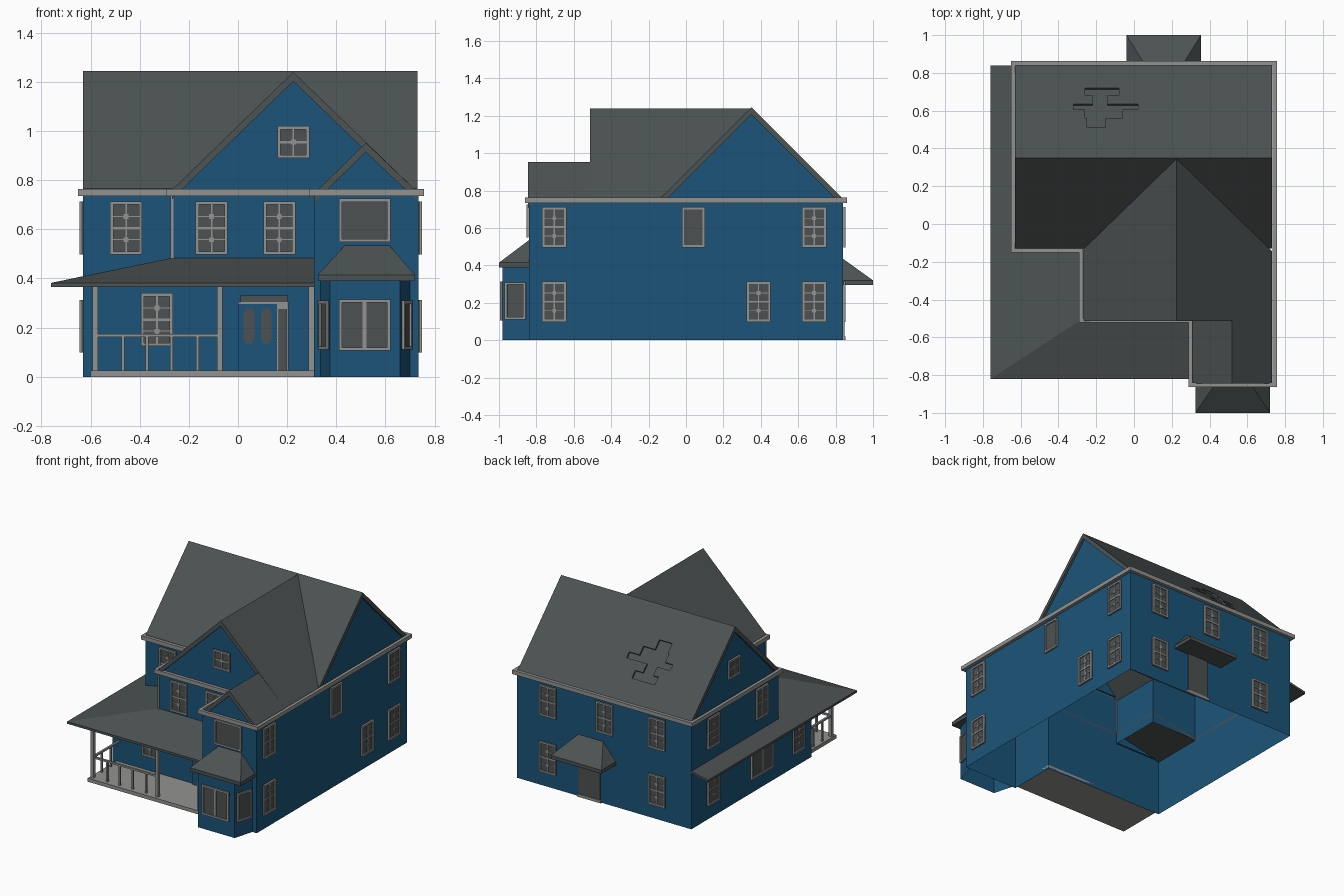
import bpy, bmesh, math
from mathutils import Matrix, Vector

if "Cube" in bpy.data.objects:
    bpy.data.objects.remove(bpy.data.objects["Cube"])


def material(name, rgb):
    m = bpy.data.materials.new(name)
    m.diffuse_color = (*rgb, 1)
    m.use_nodes = True
    m.node_tree.nodes["Principled BSDF"].inputs["Base Color"].default_value = m.diffuse_color
    return m


BLUE = material("blue siding", (0.011, 0.088, 0.19))
ROOF = material("roof slate", (0.073, 0.084, 0.085))
TRIM = material("trim grey", (0.29, 0.288, 0.283))
GLASS = material("window glass", (0.076, 0.083, 0.083))


def finish(bm, name, *mats):
    me = bpy.data.meshes.new(name)
    bm.to_mesh(me)
    bm.free()
    ob = bpy.data.objects.new(name, me)
    for m in mats:
        me.materials.append(m)
    bpy.context.collection.objects.link(ob)
    return ob


def box(bm, x0, x1, y0, y1, z0, z1, mi=0):
    mat = Matrix.Translation(((x0 + x1) / 2, (y0 + y1) / 2, (z0 + z1) / 2)) @ \
        Matrix.Diagonal((abs(x1 - x0), abs(y1 - y0), abs(z1 - z0), 1))
    r = bmesh.ops.create_cube(bm, size=1, matrix=mat)
    for f in {f for v in r["verts"] for f in v.link_faces}:
        f.material_index = mi


def slab(name, verts, faces, push, mat):
    """Polygons thickened along the push vector."""
    bm = bmesh.new()
    vs = [bm.verts.new(v) for v in verts]
    fs = [bm.faces.new([vs[i] for i in f]) for f in faces]
    r = bmesh.ops.extrude_face_region(bm, geom=fs, use_keep_orig=True)
    bmesh.ops.translate(bm, vec=push, verts=[g for g in r["geom"] if isinstance(g, bmesh.types.BMVert)])
    bmesh.ops.recalc_face_normals(bm, faces=bm.faces)
    return finish(bm, name, mat)


def tube(name, outline, z0, z1, mat):
    """Vertical walls round an outline, open at top and bottom."""
    bm = bmesh.new()
    lo = [bm.verts.new((x, y, z0)) for x, y in outline]
    hi = [bm.verts.new((x, y, z1)) for x, y in outline]
    n = len(outline)
    for i in range(n):
        j = (i + 1) % n
        bm.faces.new((lo[i], lo[j], hi[j], hi[i]))
    return finish(bm, name, mat)


def hip(name, x0, x1, t0, t1, eave, wall, zb, ze, zt):
    """Small hipped roof leaning on a wall."""
    bm = bmesh.new()
    for x in (x0, x1):
        for y in (eave, wall):
            for z in (zb, ze):
                bm.verts.new((x, y, z))
    for x in (t0, t1):
        bm.verts.new((x, wall, zt))
    bmesh.ops.convex_hull(bm, input=bm.verts)
    bmesh.ops.dissolve_limit(bm, angle_limit=0.02, verts=bm.verts, edges=bm.edges)
    finish(bm, name, ROOF)


def window(name, x, y, z0, z1, angle, w=0.13, style="sash"):
    """Framed window; angle 0 faces the front, 90 the right side."""
    bm = bmesh.new()
    a, f, t, i = w / 2, 0.013, -0.014, -0.001
    box(bm, -a, a, -0.006, i, z0, z1, 1)
    for s in (-1, 1):
        box(bm, s * a, s * (a - f), t, i, z0, z1)
    box(bm, -a, a, t, i, z0, z0 + f)
    box(bm, -a, a, t, i, z1 - f, z1)
    h, zm = z1 - z0, (z0 + z1) / 2
    if style in ("sash", "cross", "pair"):
        m = 0.008 if style == "pair" else 0.0035
        box(bm, -m, m, -0.010, i, z0, z1)
    if style in ("sash", "cross"):
        box(bm, -a, a, -0.011, i, zm - 0.005, zm + 0.005)
        for k in ((0.28, 0.72) if style == "sash" else (0.5,)):
            z = z0 + k * h
            box(bm, -a, a, -0.009, i, z - 0.002, z + 0.002)
            box(bm, -0.010, 0.010, -0.0115, i, z - 0.010, z + 0.010)
    ob = finish(bm, name, TRIM, GLASS)
    ob.location = (x, y, 0)
    ob.rotation_euler[2] = math.radians(angle)


# Walls
R = 0.734
back = [(R, -0.84), (R, 0.84), (-0.63, 0.84)]
upper = back + [(-0.63, -0.13), (-0.27, -0.13), (-0.27, -0.50), (0.31, -0.50), (0.31, -0.84)]
lower = back + [(-0.63, -0.50), (0.31, -0.50), (0.31, -0.84)]
tube("lower_walls", lower, 0, 0.40, BLUE)
tube("upper_walls", upper, 0.40, 0.75, BLUE)
slab("porch_wall_wedge", [(-0.63, -0.5, 0.4), (-0.27, -0.5, 0.4), (-0.27, -0.5, 0.47)], [(0, 1, 2)], (0, 0.01, 0), BLUE)
tube("bay_walls", [(0.335, -0.84), (0.375, -0.98), (0.66, -0.98), (0.70, -0.84)], 0, 0.40, BLUE)
cornice = tube("cornice", upper, 0.735, 0.763, TRIM)
sol = cornice.modifiers.new("thick", "SOLIDIFY")
sol.thickness, sol.offset, sol.use_even_offset = 0.022, 1, True

# Roofs
down = (0, 0, -0.038)
main = slab("main_roof", [(x, y, z) for x in (-0.63, 0.73) for y, z in ((-0.13, 0.765), (0.35, 1.245), (0.838, 0.757))],
            [(0, 3, 4, 1), (1, 4, 5, 2)], down, ROOF)
slab("front_gable_roof", [(0.225, -0.513, 1.24), (0.225, 0.345, 1.24), (0.73, -0.143, 0.752), (0.73, -0.513, 0.752),
                          (-0.269, -0.132, 0.76), (-0.269, -0.513, 0.76)], [(0, 3, 2, 1), (0, 1, 4, 5)], down, ROOF)
slab("small_gable_roof", [(x, y, z) for y in (-0.845, -0.50) for x, z in ((0.311, 0.747), (0.52, 0.952), (0.73, 0.752))],
     [(0, 1, 4, 3), (1, 2, 5, 4)], down, ROOF)
slab("porch_roof", [(-0.76, -0.82, 0.382), (0.31, -0.82, 0.382), (0.31, -0.5, 0.483), (-0.27, -0.5, 0.483),
                    (-0.27, -0.13, 0.483), (-0.63, -0.13, 0.409), (-0.63, 0.84, 0.409), (-0.76, 0.84, 0.382)],
     [(0, 1, 2, 3), (0, 3, 4, 5, 6, 7)], (0, 0, -0.016), ROOF)
hip("bay_roof", 0.325, 0.72, 0.435, 0.615, -1.0, -0.84, 0.39, 0.415, 0.535)
hip("back_canopy", -0.04, 0.355, 0.06, 0.255, 1.0, 0.84, 0.295, 0.32, 0.435)

# Stepped recess in the back roof slope
rows = [(-0.26, -0.08, 0.72, 0.68), (-0.22, -0.14, 0.68, 0.635), (-0.32, 0.02, 0.635, 0.605),
        (-0.26, -0.06, 0.605, 0.56), (-0.25, -0.15, 0.56, 0.51)]
pts = [(r[0], y) for r in rows for y in r[2:]] + [(r[1], y) for r in reversed(rows) for y in (r[3], r[2])]
nrm = Vector((0, 1, 1)).normalized()
ring = [Vector((x, y, 1.245 - (y - 0.35))) + nrm * 0.015 for x, y in pts]
cutter = slab("recess_cutter", ring, [tuple(range(len(ring)))], -nrm * 0.027, ROOF)
cutter.hide_render = True
cutter.hide_viewport = True
cut = main.modifiers.new("recess", "BOOLEAN")
cut.operation, cut.object, cut.solver = "DIFFERENCE", cutter, "EXACT"

# Gable ends
for nm, x in (("right_gable", 0.705), ("left_gable", -0.615)):
    slab(nm, [(x, -0.12, 0.74), (x, 0.82, 0.74), (x, 0.35, 1.22)], [(0, 1, 2)], (0.01, 0, 0), BLUE)
slab("front_gable", [(-0.26, -0.495, 0.74), (0.71, -0.495, 0.74), (0.225, -0.495, 1.22)], [(0, 1, 2)], (0, 0.01, 0), BLUE)
slab("small_gable", [(0.32, -0.83, 0.735), (0.72, -0.83, 0.735), (0.52, -0.83, 0.93)], [(0, 1, 2)], (0, 0.01, 0), BLUE)
window("front_gable_window", 0.225, -0.495, 0.89, 1.02, 0, 0.13, "cross")
window("left_gable_window", -0.615, 0.35, 0.89, 1.02, -90, 0.13, "cross")

# Windows on every side
UP, LOW = (0.497, 0.713), (0.098, 0.313)
for x, y in ((-0.455, -0.13), (-0.107, -0.5), (0.168, -0.5)):
    window("front_upper_window", x, y, *UP, 0)
window("porch_window", -0.33, -0.5, 0.125, 0.34, 0)
window("front_wide_window", 0.515, -0.84, 0.548, 0.725, 0, 0.21, "plain")
window("bay_front_window", 0.515, -0.98, 0.106, 0.315, 0, 0.21, "pair")
lean = math.degrees(math.atan2(0.14, 0.04))
window("bay_right_window", 0.68, -0.91, 0.11, 0.31, lean, 0.115, "plain")
window("bay_left_window", 0.355, -0.91, 0.11, 0.31, -lean, 0.115, "plain")
for y, zs in ((-0.705, UP), (-0.705, LOW), (0.685, UP), (0.685, LOW), (0.388, LOW)):
    window("right_window", R, y, *zs, 90)
window("right_mid_window", R, 0.04, *UP, 90, 0.125, "plain")
for x, zs in ((0.487, UP), (0.487, LOW), (0.045, UP), (-0.365, UP), (-0.365, LOW)):
    window("back_window", x, 0.84, *zs, 180)
for y, zs in ((0.60, UP), (0.60, LOW), (0.06, UP), (-0.35, LOW)):
    window("left_window", -0.63, y, *zs, -90)
window("left_double_window", -0.63, 0.06, *LOW, -90, 0.24, "pair")

# Front door with side light, glass panels, head and knob
bm = bmesh.new()
box(bm, 0.0, 0.16, -0.512, -0.501, 0.025, 0.297, 0)
box(bm, 0.165, 0.202, -0.508, -0.501, 0.025, 0.275, 2)
for x in (0.163, 0.202):
    box(bm, x - 0.004, x + 0.004, -0.516, -0.501, 0.025, 0.30, 1)
box(bm, 0.163, 0.202, -0.514, -0.501, 0.275, 0.30, 1)
box(bm, 0.0, 0.206, -0.518, -0.501, 0.297, 0.304, 1)
box(bm, 0.01, 0.204, -0.52, -0.501, 0.304, 0.33, 2)
for x in (0.045, 0.115):
    box(bm, x - 0.022, x + 0.022, -0.515, -0.51, 0.15, 0.265, 2)
    box(bm, x - 0.014, x + 0.014, -0.515, -0.51, 0.135, 0.278, 2)
box(bm, 0.148, 0.157, -0.522, -0.51, 0.143, 0.152, 1)
finish(bm, "front_door", BLUE, TRIM, GLASS)

# Back door and sill
bm = bmesh.new()
box(bm, 0.08, 0.245, 0.841, 0.847, 0.02, 0.295, 0)
box(bm, 0.07, 0.255, 0.841, 0.852, 0, 0.02, 1)
finish(bm, "back_door", GLASS, TRIM)

# Porch floor
bm = bmesh.new()
box(bm, -0.60, 0.31, -0.82, -0.50, 0.0, 0.025)
finish(bm, "porch_floor", TRIM)

# Porch posts, railings and corner board
bm = bmesh.new()
for x in (-0.58, -0.075, 0.298):
    box(bm, x - 0.011, x + 0.011, -0.80, -0.778, 0.02, 0.375)
box(bm, -0.58, -0.075, -0.796, -0.782, 0.162, 0.174)
box(bm, -0.587, -0.573, -0.79, -0.50, 0.162, 0.174)
for x in (-0.467, -0.37, -0.27, -0.165):
    box(bm, x - 0.006, x + 0.006, -0.795, -0.783, 0.02, 0.165)
for y in (-0.69, -0.59):
    box(bm, -0.586, -0.574, y - 0.006, y + 0.006, 0.02, 0.165)
finish(bm, "porch_posts_and_rails", TRIM)
bm = bmesh.new()
box(bm, -0.275, -0.263, -0.506, -0.494, 0.48, 0.74)
finish(bm, "corner_board", TRIM)
